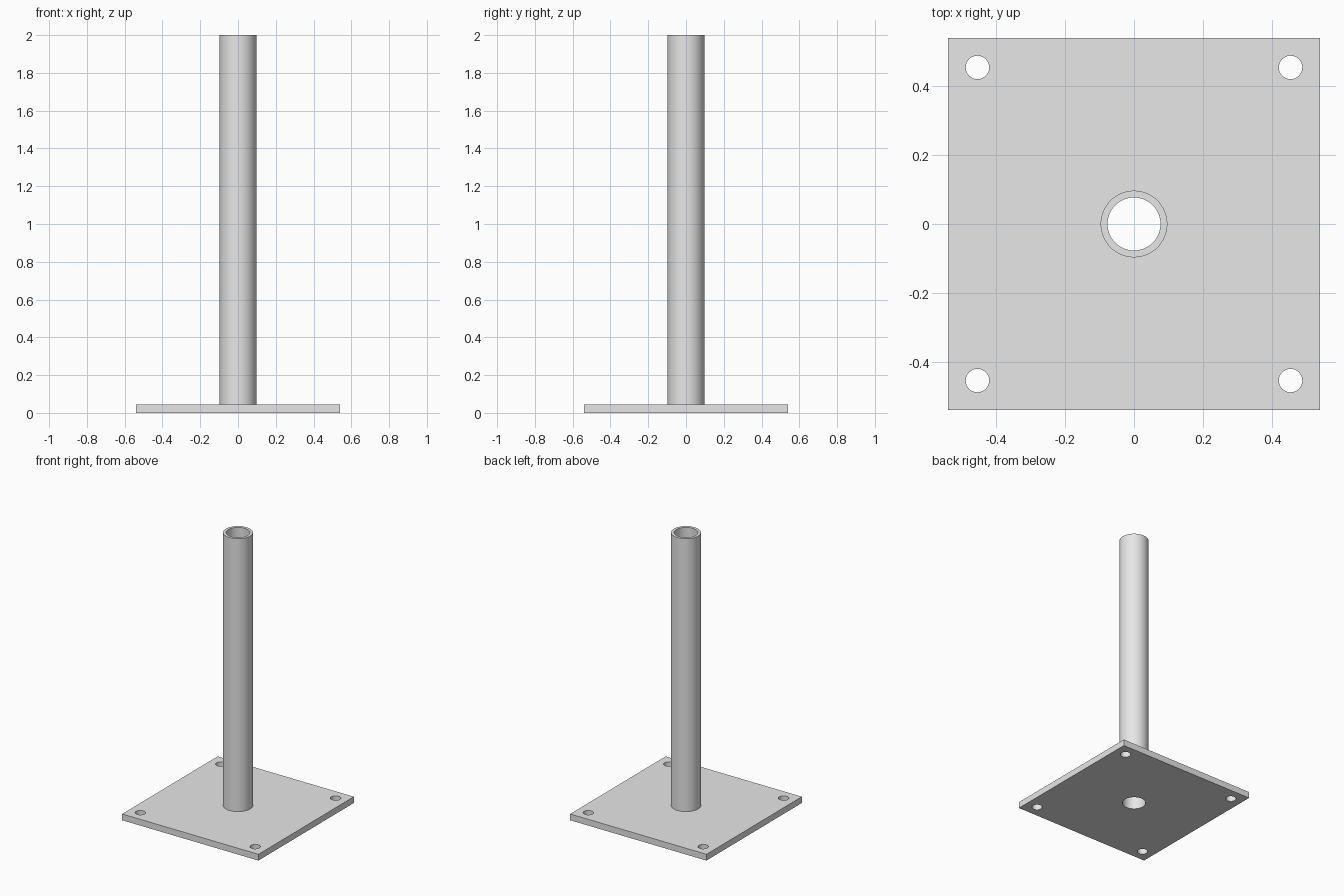
import bpy
import bmesh
from math import radians
from mathutils import Matrix

cube = bpy.data.objects.get("Cube")
if cube:
    bpy.data.objects.remove(cube, do_unlink=True)

PLATE_HALF, PLATE_TOP, HEIGHT = 0.54, 0.045, 2.0
PIPE_OUTER, PIPE_INNER = 0.097, 0.077
BOLT_OFFSET, BOLT_RADIUS = 0.455, 0.034

steel = bpy.data.materials.new("plain grey steel")
steel.use_nodes = True
grey = (0.8, 0.8, 0.8, 1)
steel.diffuse_color = grey
steel.node_tree.nodes["Principled BSDF"].inputs["Base Color"].default_value = grey


def add_object(name, bm):
    mesh = bpy.data.meshes.new(name)
    bm.to_mesh(mesh)
    bm.free()
    mesh.materials.append(steel)
    obj = bpy.data.objects.new(name, mesh)
    bpy.context.collection.objects.link(obj)
    return obj


def add_cylinder(bm, x, y, radius, bottom, top, segments=64):
    bmesh.ops.create_cone(
        bm, cap_ends=True, segments=segments, radius1=radius, radius2=radius,
        depth=top - bottom, matrix=Matrix.Translation((x, y, (bottom + top) / 2)))


def activate(obj):
    bpy.ops.object.select_all(action='DESELECT')
    obj.select_set(True)
    bpy.context.view_layer.objects.active = obj


def drill(obj, cutter):
    cutter.hide_render = True
    mod = obj.modifiers.new("holes", 'BOOLEAN')
    mod.operation = 'DIFFERENCE'
    mod.solver = 'EXACT'
    mod.object = cutter
    activate(obj)
    bpy.ops.object.modifier_apply(modifier=mod.name)
    bpy.data.objects.remove(cutter, do_unlink=True)


def smooth(obj):
    activate(obj)
    bpy.ops.object.shade_smooth_by_angle(angle=radians(30))


# Base plate with corner bolt holes and a centre bore
bm = bmesh.new()
bmesh.ops.create_cube(bm, size=1, matrix=Matrix.Translation((0, 0, PLATE_TOP / 2))
                      @ Matrix.Diagonal((2 * PLATE_HALF, 2 * PLATE_HALF, PLATE_TOP, 1)))
base_plate = add_object("base_plate", bm)

bm = bmesh.new()
add_cylinder(bm, 0, 0, PIPE_INNER, -0.1, 0.2)
for sx in (-1, 1):
    for sy in (-1, 1):
        add_cylinder(bm, sx * BOLT_OFFSET, sy * BOLT_OFFSET, BOLT_RADIUS, -0.1, 0.2, 48)
drill(base_plate, add_object("hole_cutters", bm))
smooth(base_plate)

# Upright hollow pipe standing on the plate
bm = bmesh.new()
add_cylinder(bm, 0, 0, PIPE_OUTER, PLATE_TOP, HEIGHT)
pipe = add_object("upright_pipe", bm)

bm = bmesh.new()
add_cylinder(bm, 0, 0, PIPE_INNER, PLATE_TOP - 0.1, HEIGHT + 0.1)
drill(pipe, add_object("bore_cutter", bm))
smooth(pipe)
